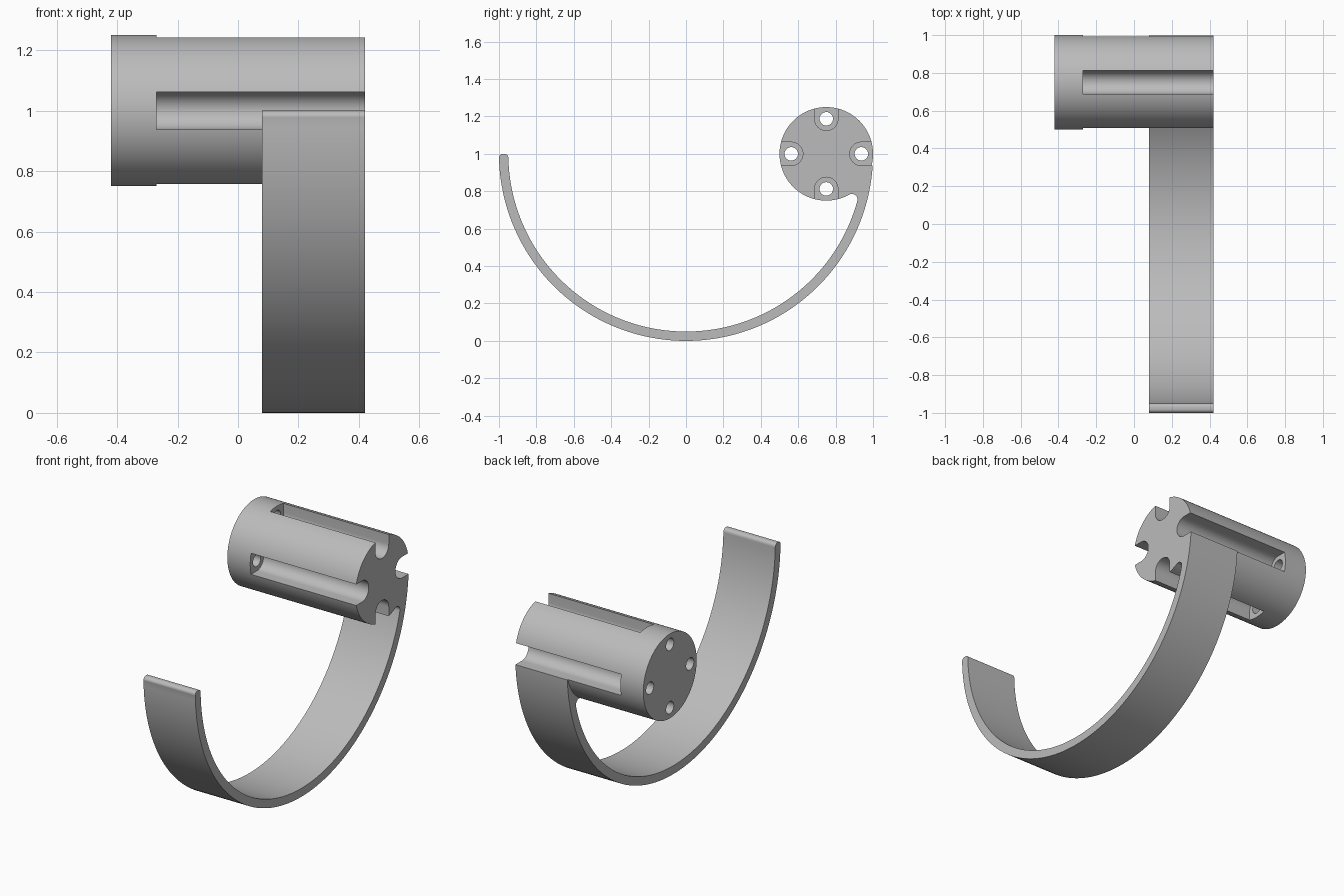
import bpy, bmesh
from math import sin, cos, pi, radians, sqrt, atan2

cube = bpy.data.objects.get("Cube")
if cube:
    bpy.data.objects.remove(cube, do_unlink=True)

grey = bpy.data.materials.new("plain_grey")
grey.use_nodes = True
grey.diffuse_color = (0.5, 0.5, 0.5, 1)
grey.node_tree.nodes["Principled BSDF"].inputs["Base Color"].default_value = (0.5, 0.5, 0.5, 1)

HUB_Y, MID_Z, HUB_R = 0.75, 1.0, 0.25
X_MIN, X_MAX = -0.42, 0.42
RING, SLOT_R, HOLE_R = 0.1875, 0.0625, 0.036


def arc(cy, cz, r, a0, a1, n):
    """Points on an arc in the y-z plane, angles in degrees."""
    return [(cy + r * cos(radians(a0 + (a1 - a0) * i / n)),
             cz + r * sin(radians(a0 + (a1 - a0) * i / n))) for i in range(n + 1)]


def prism(name, profiles, x0, x1):
    """Extrude closed y-z profiles along x into one object."""
    bm = bmesh.new()
    for pts in profiles:
        face = bm.faces.new([bm.verts.new((x0, y, z)) for y, z in pts])
        out = bmesh.ops.extrude_face_region(bm, geom=[face])["geom"]
        bmesh.ops.translate(bm, vec=(x1 - x0, 0, 0),
                            verts=[v for v in out if isinstance(v, bmesh.types.BMVert)])
    bmesh.ops.recalc_face_normals(bm, faces=bm.faces)
    mesh = bpy.data.meshes.new(name)
    bm.to_mesh(mesh)
    bm.free()
    mesh.materials.append(grey)
    obj = bpy.data.objects.new(name, mesh)
    bpy.context.collection.objects.link(obj)
    return obj


def combine(target, tool, operation):
    """Apply a boolean and discard the tool."""
    tool.hide_render = True
    mod = target.modifiers.new("combine", "BOOLEAN")
    mod.operation, mod.solver, mod.object = operation, "EXACT", tool
    bpy.context.view_layer.objects.active = target
    bpy.ops.object.modifier_apply(modifier=mod.name)
    bpy.data.objects.remove(tool, do_unlink=True)


# Round hub
hub = prism("hooked_hub", [arc(HUB_Y, MID_Z, HUB_R, 0, 360, 128)[:-1]], X_MIN, X_MAX)

# Half-round strap with a rounded tip and a fillet where it meets the hub
inner, fillet, tip = 0.95, 0.03, 0.02
near, far = HUB_R + fillet, inner - fillet
fy = (far ** 2 - near ** 2 + HUB_Y ** 2) / (2 * HUB_Y)
fz = -sqrt(far ** 2 - fy ** 2)
strap_angle = math_angle = atan2(fz, fy) * 180 / pi
hub_angle = atan2(-fz, HUB_Y - fy) * 180 / pi
profile = arc(0, MID_Z, 1.0, 0, -178.8, 96)
profile += arc(-1 + tip, MID_Z - tip, tip, 180, 90, 6)
profile += arc(-inner - tip, MID_Z - tip, tip, 90, 0, 6)
profile += arc(0, MID_Z, inner, -178.8, strap_angle, 90)[:-1]
profile += arc(fy, MID_Z + fz, fillet, strap_angle, hub_angle, 12)
profile += [(0.83, 0.84), (0.86, MID_Z)]
strap = prism("strap", [profile], 0.08, X_MAX)
combine(hub, strap, "UNION")


def turned(pts, quarter):
    """Rotate hub-centred points by quarter turns and place them on the hub."""
    c, s = cos(quarter * pi / 2), sin(quarter * pi / 2)
    return [(HUB_Y + y * c - z * s, MID_Z + y * s + z * c) for y, z in pts]


# Four open slots, closed at the left-hand end wall
slot = arc(RING, 0, SLOT_R, 90, 270, 24) + [(0.32, -SLOT_R), (0.32, SLOT_R)]
slots = prism("slot_cutter", [turned(slot, q) for q in range(4)], -0.27, 0.6)
combine(hub, slots, "DIFFERENCE")

# Four round holes through the end wall
hole = arc(RING, 0, HOLE_R, 0, 360, 32)[:-1]
holes = prism("hole_cutter", [turned(hole, q) for q in range(4)], -0.6, -0.2)
combine(hub, holes, "DIFFERENCE")

# Smooth curved walls, crisp edges
bpy.ops.object.select_all(action="DESELECT")
hub.select_set(True)
bpy.context.view_layer.objects.active = hub
bpy.ops.object.shade_smooth_by_angle(angle=radians(25))
